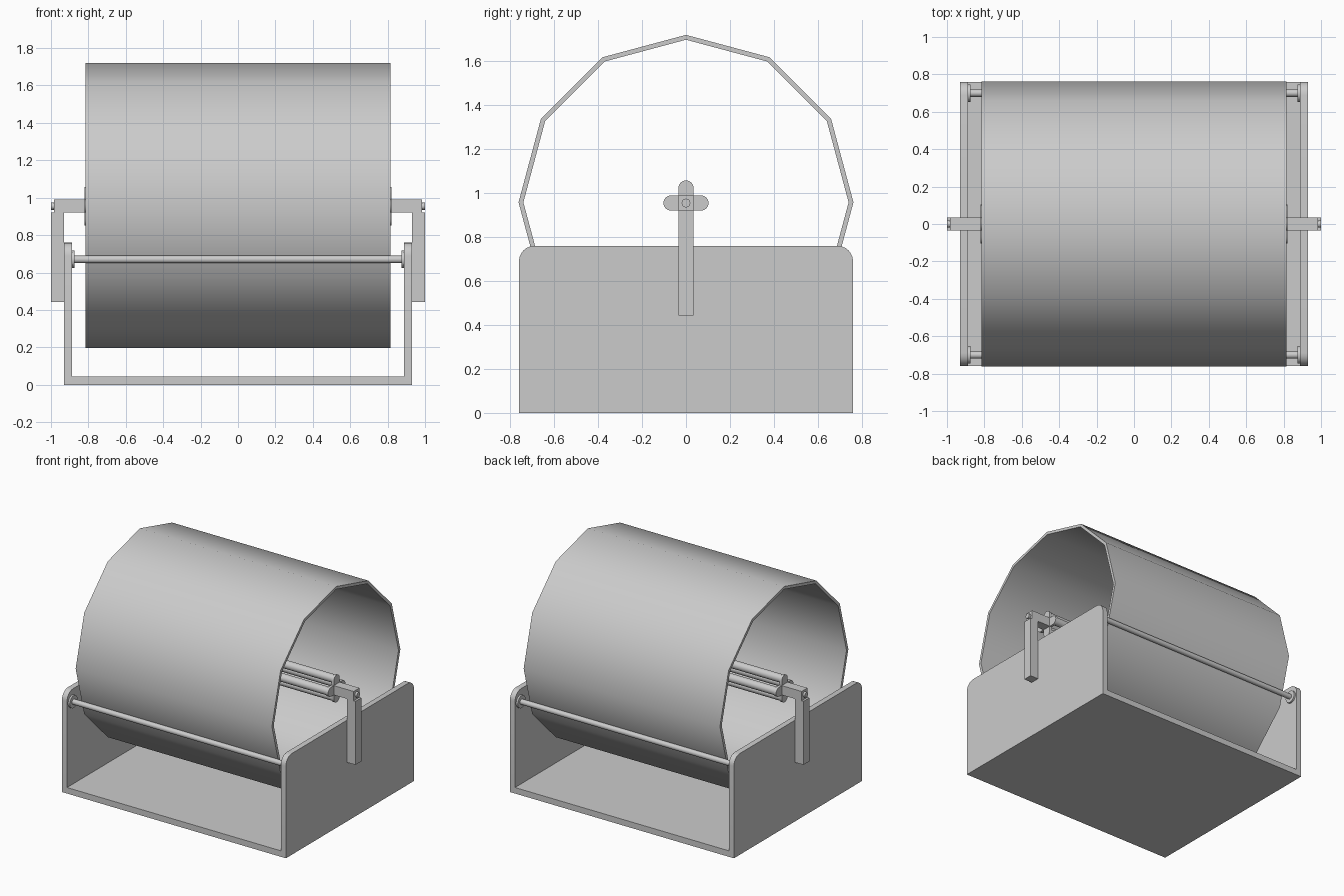
import bpy, bmesh, math
from math import pi, sin, cos

if "Cube" in bpy.data.objects:
    bpy.data.objects.remove(bpy.data.objects["Cube"])


def circle(y, z, r, n, a0=0.0, a1=None):
    if a1 is None:
        return [(y + r * cos(a0 + 2 * pi * i / n), z + r * sin(a0 + 2 * pi * i / n)) for i in range(n)]
    return [(y + r * cos(a0 + (a1 - a0) * i / n), z + r * sin(a0 + (a1 - a0) * i / n)) for i in range(n + 1)]


def prism(name, profile, x0, x1, smooth=True):
    """Extrude a yz outline along x."""
    bm = bmesh.new()
    face = bm.faces.new([bm.verts.new((x0, y, z)) for y, z in profile])
    out = bmesh.ops.extrude_face_region(bm, geom=[face])
    for v in out["geom"]:
        if isinstance(v, bmesh.types.BMVert):
            v.co.x = x1
    return finish(name, bm, smooth)


def finish(name, bm, smooth=True, angle=40):
    bmesh.ops.recalc_face_normals(bm, faces=bm.faces)
    mesh = bpy.data.meshes.new(name)
    bm.to_mesh(mesh)
    bm.free()
    ob = bpy.data.objects.new(name, mesh)
    bpy.context.collection.objects.link(ob)
    if smooth:
        bpy.ops.object.select_all(action='DESELECT')
        ob.select_set(True)
        bpy.context.view_layer.objects.active = ob
        bpy.ops.object.shade_smooth_by_angle(angle=math.radians(angle))
    return ob


def rect(y0, y1, z0, z1):
    return [(y0, z0), (y1, z0), (y1, z1), (y0, z1)]


AXIS = 0.955

# Open twelve-sided drum with a thin wall
bm = bmesh.new()
rings = []
for x, r in ((-0.815, 0.762), (0.815, 0.762), (0.815, 0.74), (-0.815, 0.74)):
    rings.append([bm.verts.new((x, y, z)) for y, z in circle(0, 0.958, r, 12)])
for k in range(4):
    a, b = rings[k], rings[(k + 1) % 4]
    for i in range(12):
        j = (i + 1) % 12
        bm.faces.new((a[i], a[j], b[j], b[i]))
finish("drum", bm)

# Tray: one U-shaped trough with rounded upper corners on its side walls
R = 0.07
wall = [(-0.76, 0), (0.76, 0)]
wall += circle(0.76 - R, 0.76 - R, R, 6, 0, pi / 2)
wall += circle(-0.76 + R, 0.76 - R, R, 6, pi / 2, pi)
prism("tray_floor", rect(-0.76, 0.76, 0, 0.045), -0.888, 0.888, False)

# Cross-shaped end plate outline with round lobes
cross = []
for q in range(4):
    a = q * pi / 2
    cross += circle(0.068 * cos(a), AXIS + 0.068 * sin(a), 0.035, 8, a - pi / 2, a + pi / 2)
    cross.append((0.035 * (cos(a) - sin(a)), AXIS + 0.035 * (sin(a) + cos(a))))

for side, s in (("left", -1), ("right", 1)):
    prism(side + "_side_wall", wall, s * 0.888, s * 0.93)
    # Bent support bracket carrying the axle
    prism(side + "_bracket_post", rect(-0.035, 0.035, 0.443, 0.92), s * 0.93, s * 1.0, False)
    prism(side + "_bracket_arm", rect(-0.035, 0.035, 0.92, 0.99), s * 0.82, s * 0.985, False)
    prism(side + "_axle_bolt", circle(0, AXIS, 0.02, 16), s * 0.97, s * 1.0)
    prism(side + "_cross_plate", cross, s * 0.80, s * 0.82)
    # Rod flanges on the inner wall faces
    for end, y in (("front", -0.7), ("back", 0.7)):
        prism(f"{side}_{end}_rod_flange", circle(y, 0.67, 0.047, 20), s * 0.875, s * 0.888)

# Front and back guide rods
for end, y in (("front", -0.7), ("back", 0.7)):
    prism(end + "_guide_rod", circle(y, 0.67, 0.02, 16), -0.888, 0.888)

# Bundle of four bars running through the drum
for q in range(4):
    a = q * pi / 2
    prism(f"inner_bar_{q + 1}", circle(0.068 * cos(a), AXIS + 0.068 * sin(a), 0.03, 16), -0.80, 0.80)
